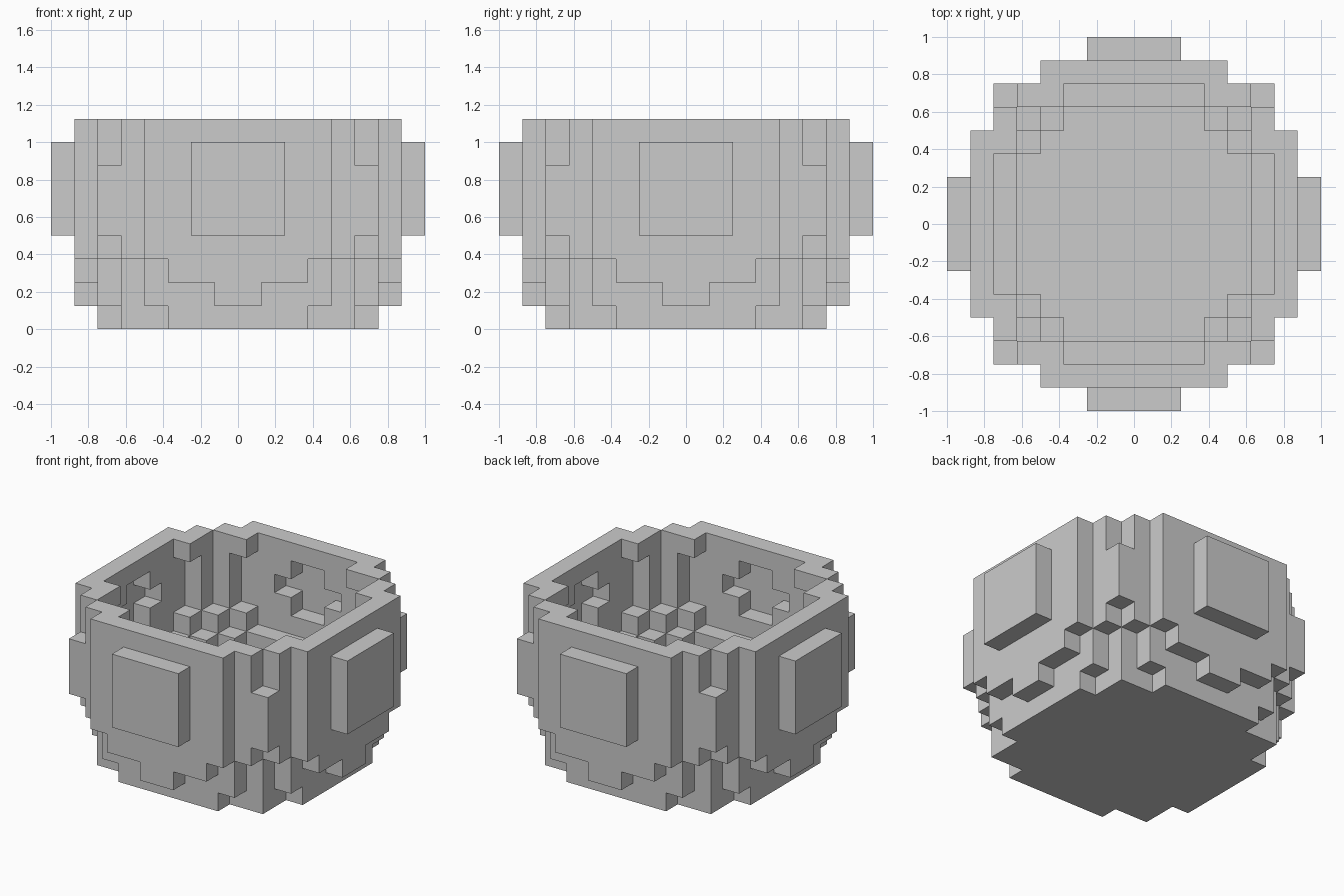
import bpy, bmesh
from mathutils import Vector

if "Cube" in bpy.data.objects:
    bpy.data.objects.remove(bpy.data.objects["Cube"])

U = 0.125          # size of one block
cells = set()      # occupied block positions


def block(x, y, z, carve=False):
    """Fill or carve a box of blocks, repeated with eightfold symmetry."""
    for i in range(*x):
        for j in range(*y):
            for k in range(*z):
                for a, b in ((i, j), (j, i)):
                    for p in (a, -1 - a):
                        for q in (b, -1 - b):
                            if carve:
                                cells.discard((p, q, k))
                            else:
                                cells.add((p, q, k))


# thick floor with inner corner steps
block((0, 5), (0, 5), (0, 3))
block((3, 4), (4, 5), (0, 4))
block((4, 5), (4, 5), (0, 5))
# lower ring and the ledge inside it
block((0, 3), (5, 6), (0, 4))
block((3, 4), (5, 6), (1, 5))
# rim thickening beside each wall
block((3, 4), (5, 6), (8, 9))
# stepped corner posts
block((4, 5), (5, 6), (3, 9))
block((5, 6), (5, 6), (4, 7))
# flat walls with stepped lower edge
block((0, 1), (6, 7), (1, 9))
block((1, 3), (6, 7), (2, 9))
block((3, 4), (6, 7), (3, 9))
# raised outer plates
block((0, 2), (7, 8), (4, 8))
# shallow recesses inside the walls
block((0, 1), (6, 7), (5, 8), carve=True)
block((1, 2), (6, 7), (6, 7), carve=True)


def build(name):
    """Skin the blocks: one quad wherever a block meets empty space."""
    bm = bmesh.new()
    verts = {}

    def vert(p):
        key = tuple(round(c) for c in p)
        if key not in verts:
            verts[key] = bm.verts.new(Vector(key) * U)
        return verts[key]

    axes = [Vector((1, 0, 0)), Vector((0, 1, 0)), Vector((0, 0, 1))]
    for c in sorted(cells):
        for n in range(3):
            u, v = axes[(n + 1) % 3], axes[(n + 2) % 3]
            for side in (0, 1):
                nb = list(c)
                nb[n] += 1 if side else -1
                if tuple(nb) in cells:
                    continue
                o = Vector(c) + axes[n] * side
                loop = [o, o + u, o + u + v, o + v]
                if not side:
                    loop.reverse()
                bm.faces.new([vert(p) for p in loop])
    # merge flat neighbours
    bmesh.ops.dissolve_limit(bm, angle_limit=0.01, verts=bm.verts[:], edges=bm.edges[:])
    me = bpy.data.meshes.new(name)
    bm.to_mesh(me)
    bm.free()
    ob = bpy.data.objects.new(name, me)
    bpy.context.collection.objects.link(ob)
    return ob


build("block_pot")
